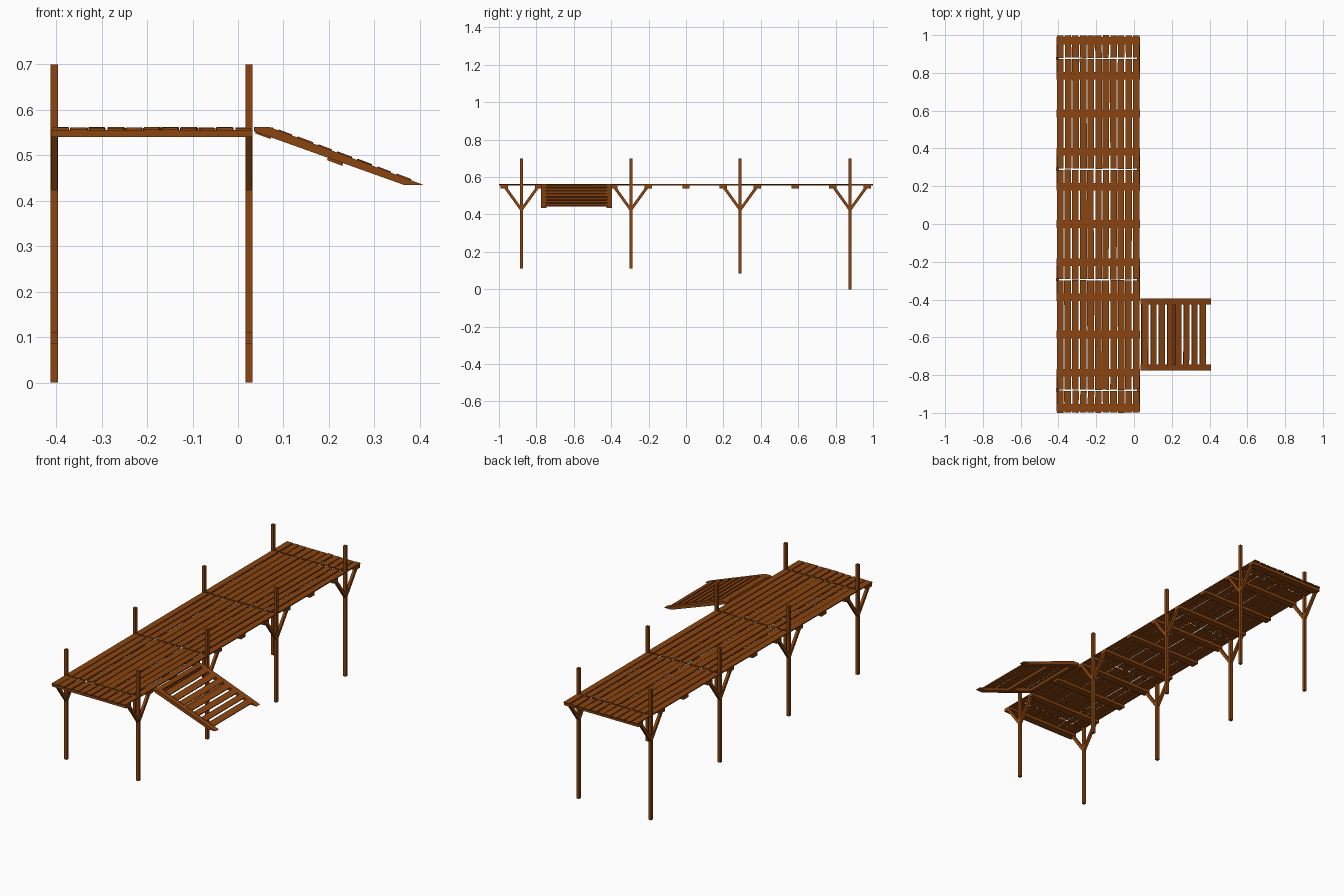
import bpy, math, random
from mathutils import Matrix, Vector

if "Cube" in bpy.data.objects:
    bpy.data.objects.remove(bpy.data.objects["Cube"])

random.seed(4)
wood = bpy.data.materials.new("brown_wood")
wood.diffuse_color = (0.26, 0.06, 0.005, 1)
wood.use_nodes = True
wood.node_tree.nodes["Principled BSDF"].inputs["Base Color"].default_value = wood.diffuse_color


def mesh_object(name, verts, faces):
    me = bpy.data.meshes.new(name)
    me.from_pydata(verts, [], faces)
    me.materials.append(wood)
    ob = bpy.data.objects.new(name, me)
    bpy.context.collection.objects.link(ob)
    return ob


def box(name, centre, size, rot=(0, 0, 0)):
    corners = [Vector((x * size[0] / 2, y * size[1] / 2, z * size[2] / 2))
               for x in (-1, 1) for y in (-1, 1) for z in (-1, 1)]
    faces = [(0, 1, 3, 2), (4, 6, 7, 5), (0, 4, 5, 1),
             (2, 3, 7, 6), (0, 2, 6, 4), (1, 5, 7, 3)]
    ob = mesh_object(name, corners, faces)
    ob.location, ob.rotation_euler = centre, rot
    return ob


def prism(name, profile, axis, a, b):
    """Extrude a 2D profile along x (profile in y,z) or y (profile in x,z)."""
    put = (lambda p, t: (t, p[0], p[1])) if axis == "x" else (lambda p, t: (p[0], t, p[1]))
    n = len(profile)
    verts = [put(p, t) for t in (a, b) for p in profile]
    sides = [(i, (i + 1) % n, n + (i + 1) % n, n + i) for i in range(n)]
    faces = [tuple(range(n))[::-1], tuple(range(n, 2 * n))] + sides
    if axis == "y":
        faces = [f[::-1] for f in faces]
    return mesh_object(name, verts, faces)


X0, X1 = -0.41, 0.032
post_rows = [(-0.88, 0.11), (-0.295, 0.11), (0.29, 0.085), (0.877, 0.0)]

# Posts, each with a pair of diagonal braces
for row, (y, foot) in enumerate(post_rows):
    for side, x in (("left", X0 + 0.006), ("right", 0.024)):
        box(f"{side}_post_{row}", (x, y, (foot + 0.7) / 2), (0.016, 0.016, 0.7 - foot))
        for s in (-1, 1):
            prof = [(y + s * 0.004, 0.418), (y + s * 0.094, 0.542),
                    (y + s * 0.075, 0.542), (y + s * 0.004, 0.443)]
            if s < 0:
                prof.reverse()
            prism(f"{side}_brace_{row}_{s}", prof, "x", x - 0.007, x + 0.007)

# Cross beams beside every plank joint and midway along each span
beam_ys = [-0.585, 0.0, 0.585] + [y + s * 0.092 for y, _ in post_rows for s in (-1, 1)]
for i, y in enumerate(beam_ys):
    box(f"cross_beam_{i}", ((X0 + X1) / 2, y, 0.548), (X1 - X0, 0.04, 0.016))

# Deck planks, slightly uneven, in lengths that meet at the post rows
joints = [-1.0] + [y for y, _ in post_rows] + [1.0]
count = 11
pitch = (X1 - X0) / count
for k in range(5):
    ya, yb = joints[k], joints[k + 1]
    for i in range(count):
        edge = i in (0, count - 1)
        j = 0 if edge else random.uniform(-0.002, 0.002)
        a = ya + (random.uniform(0, 0.003) if k == 0 else random.uniform(0.002, 0.005))
        b = yb - (random.uniform(0, 0.003) if k == 4 else random.uniform(0.002, 0.005))
        yaw = 0 if edge else random.uniform(-0.003, 0.003) / (b - a)
        box(f"deck_plank_{k}_{i}",
            (X0 + (i + 0.5) * pitch + j, (a + b) / 2, 0.558 + random.uniform(-0.001, 0.001)),
            (pitch - random.uniform(0.004, 0.007), b - a, 0.006), (0, 0, yaw))

# Ramp stringers
slope = math.atan2(0.127, 0.34)
stringer = [(0.035, 0.553), (0.365, 0.435), (0.408, 0.435), (0.07, 0.562), (0.035, 0.562)]
for name, y in (("front", -0.775), ("back", -0.425)):
    prism(f"{name}_ramp_stringer", stringer, "y", y, y + 0.03)


def ramp_z(x):
    return 0.562 - (x - 0.07) * math.tan(slope)


# Ramp treads, tilted with the slope
for i in range(8):
    x = 0.06 + i * 0.0435
    box(f"ramp_tread_{i}", (x, -0.585, min(ramp_z(x) - 0.001, 0.5585)),
        (0.033 + random.uniform(-0.003, 0.002), 0.33, 0.006),
        (0, 0 if i == 0 else slope, random.uniform(-0.008, 0.008)))

# Ramp cross supports
for i, x in enumerate((0.057, 0.215)):
    box(f"ramp_support_{i}", (x, -0.585, ramp_z(x) - 0.018), (0.036, 0.33, 0.014), (0, slope, 0))
